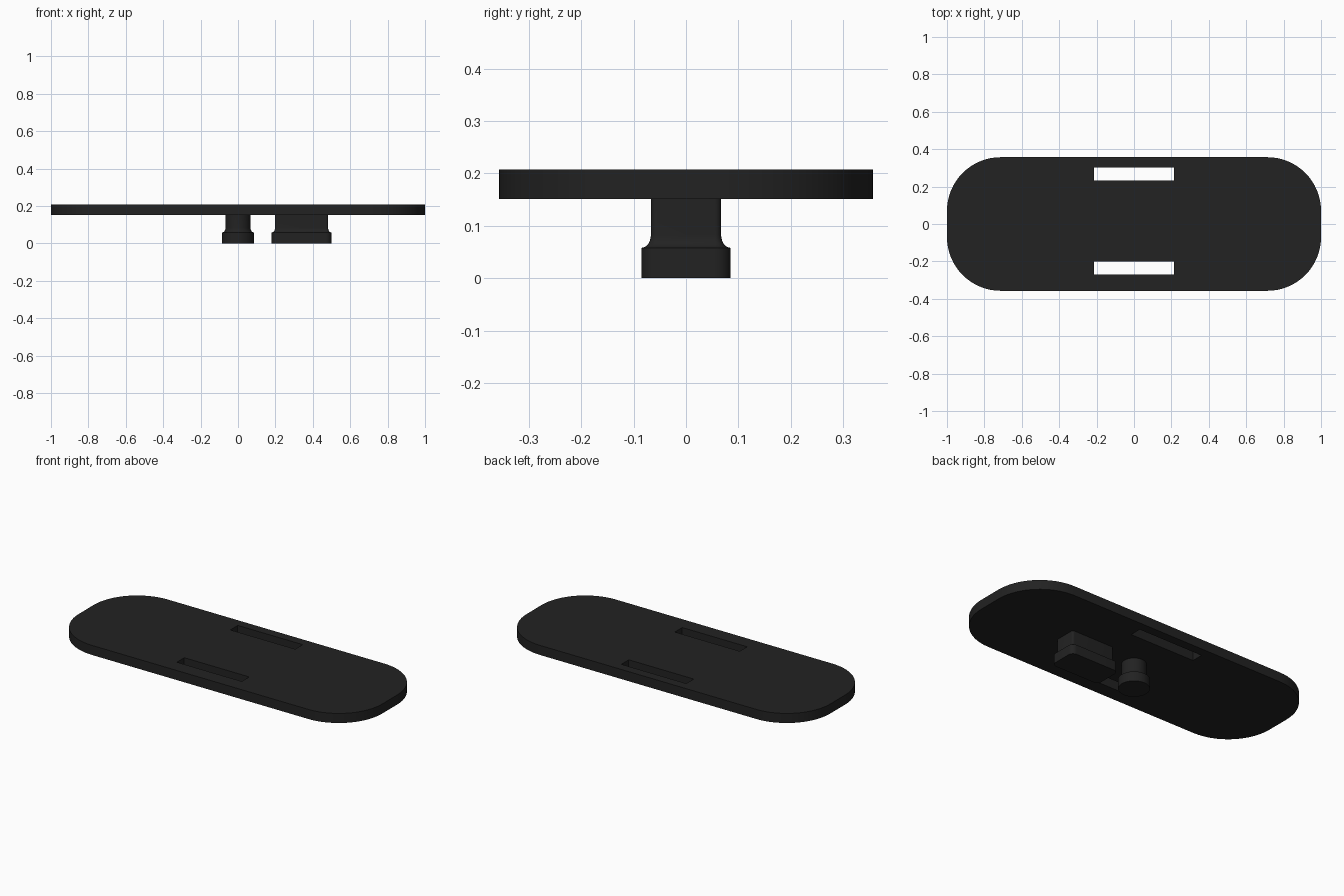
import bpy, bmesh, math

if "Cube" in bpy.data.objects:
    bpy.data.objects.remove(bpy.data.objects["Cube"])

mat = bpy.data.materials.new("matte_black")
mat.diffuse_color = (0.016, 0.016, 0.016, 1)
mat.use_nodes = True
mat.node_tree.nodes["Principled BSDF"].inputs["Base Color"].default_value = mat.diffuse_color


def rounded_rect(hx, hy, r, cx=0, cy=0, steps=16):
    """Counter-clockwise outline of a rounded rectangle."""
    pts = []
    for k, (sx, sy) in enumerate([(1, 1), (-1, 1), (-1, -1), (1, -1)]):
        for i in range(steps + 1):
            a = math.pi / 2 * (k + i / steps)
            pts.append((cx + sx * (hx - r) + r * math.cos(a),
                        cy + sy * (hy - r) + r * math.sin(a)))
    return pts


def finish(obj):
    obj.data.materials.clear()
    obj.data.materials.append(mat)
    bpy.ops.object.select_all(action='DESELECT')
    obj.select_set(True)
    bpy.context.view_layer.objects.active = obj
    bpy.ops.object.shade_smooth_by_angle(angle=math.radians(30))


# Plate: rounded outline with two slots, extruded
Z0, Z1 = 0.151, 0.208
curve = bpy.data.curves.new("plate", 'CURVE')
curve.dimensions = '2D'
curve.fill_mode = 'BOTH'
curve.extrude = (Z1 - Z0) / 2
outlines = [rounded_rect(1, 0.357, 0.287)]
for y in (0.268, -0.235):
    outlines.append([(sx * 0.214, y + sy * 0.035)
                     for sx, sy in [(1, 1), (-1, 1), (-1, -1), (1, -1)]])
for pts in outlines:
    s = curve.splines.new('POLY')
    s.points.add(len(pts) - 1)
    for p, (x, y) in zip(s.points, pts):
        p.co = (x, y, 0, 1)
    s.use_cyclic_u = True
plate = bpy.data.objects.new("plate", curve)
plate.location.z = (Z0 + Z1) / 2
bpy.context.collection.objects.link(plate)
plate.select_set(True)
bpy.context.view_layer.objects.active = plate
bpy.ops.object.convert(target='MESH')
bm = bmesh.new()
bm.from_mesh(plate.data)
bmesh.ops.remove_doubles(bm, verts=bm.verts, dist=1e-5)
bmesh.ops.recalc_face_normals(bm, faces=bm.faces)
bm.to_mesh(plate.data)
bm.free()
finish(plate)

# Foot profile: (inset from base outline, height), with a concave shoulder
INSET, SHOULDER = 0.018, 0.058
profile = [(0, 0), (0, SHOULDER)]
for i in range(1, 7):
    a = math.pi / 2 * i / 6
    profile.append((INSET * math.sin(a), SHOULDER + 0.025 * (1 - math.cos(a))))
profile.append((INSET, Z0))


def foot(name, cx, hx, hy, r):
    """Stack inset outlines along the profile and cap both ends."""
    bm = bmesh.new()
    rings = []
    for d, z in profile:
        pts = rounded_rect(hx - d, hy - d, r - d, cx, 0, 8)
        rings.append([bm.verts.new((x, y, z)) for x, y in pts])
    n = len(rings[0])
    for lo, hi in zip(rings, rings[1:]):
        for i in range(n):
            j = (i + 1) % n
            bm.faces.new((lo[i], lo[j], hi[j], hi[i]))
    bm.faces.new(rings[0][::-1])
    bm.faces.new(rings[-1])
    bmesh.ops.remove_doubles(bm, verts=bm.verts, dist=1e-5)
    me = bpy.data.meshes.new(name)
    bm.to_mesh(me)
    bm.free()
    obj = bpy.data.objects.new(name, me)
    bpy.context.collection.objects.link(obj)
    finish(obj)


foot("round_peg", 0, 0.085, 0.085, 0.085)
foot("long_peg", 0.34, 0.16, 0.085, 0.03)
